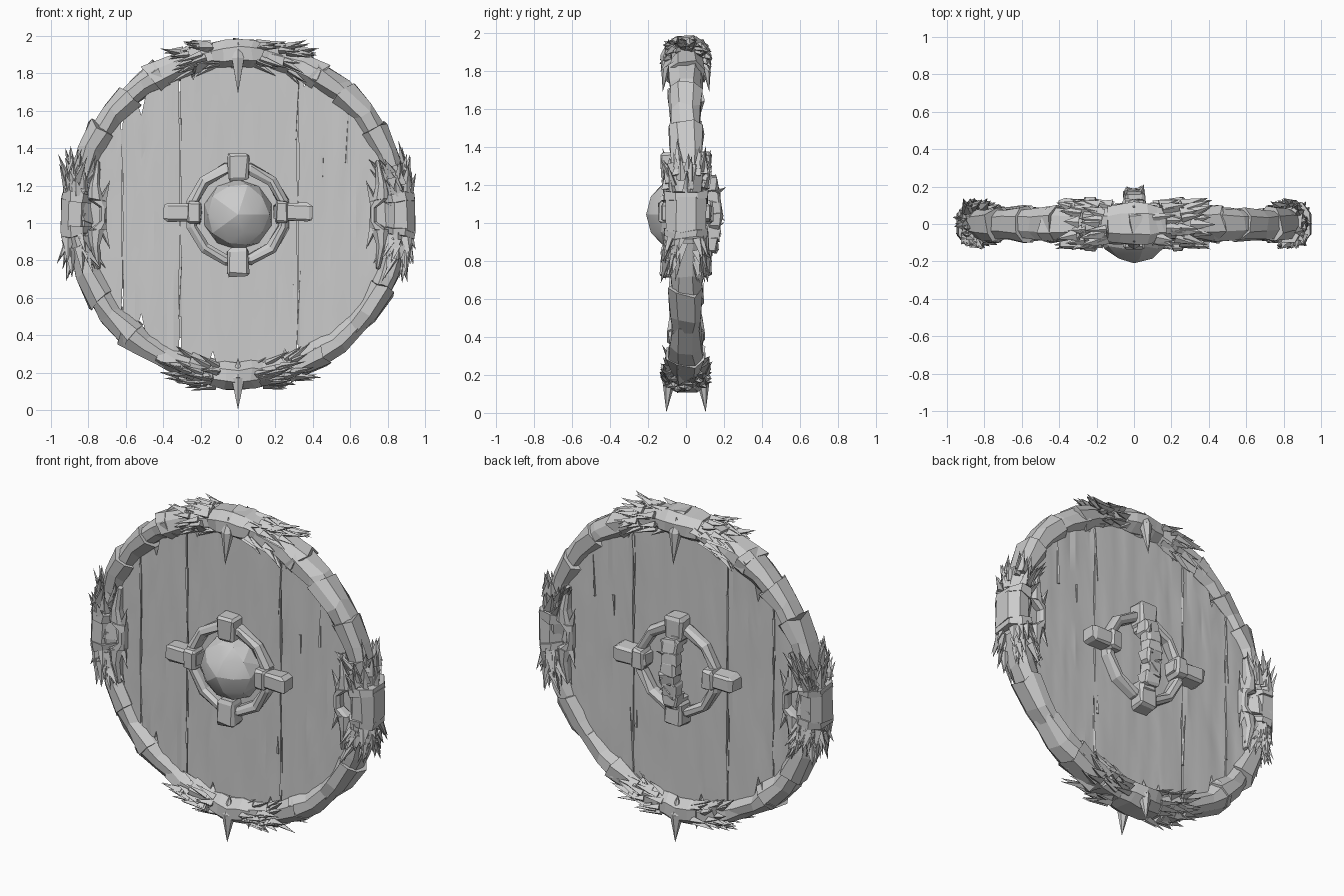
import bpy, bmesh, math, random
from mathutils import Vector, Matrix

random.seed(7)
if "Cube" in bpy.data.objects:
    bpy.data.objects.remove(bpy.data.objects["Cube"])

CZ = 1.045          # height of the shield centre
grey = bpy.data.materials.new("plain_grey")
grey.use_nodes = True
grey.diffuse_color = (0.6, 0.6, 0.6, 1)
grey.node_tree.nodes["Principled BSDF"].inputs["Base Color"].default_value = (0.6, 0.6, 0.6, 1)


def jit(s):
    return random.uniform(-s, s)


def finish(name, bm, smooth=None):
    bmesh.ops.recalc_face_normals(bm, faces=bm.faces[:])
    mesh = bpy.data.meshes.new(name)
    bm.to_mesh(mesh)
    bm.free()
    mesh.materials.append(grey)
    ob = bpy.data.objects.new(name, mesh)
    bpy.context.collection.objects.link(ob)
    if smooth:
        bpy.ops.object.select_all(action='DESELECT')
        ob.select_set(True)
        bpy.context.view_layer.objects.active = ob
        bpy.ops.object.shade_smooth_by_angle(angle=math.radians(smooth))


def polar(r, deg, y):
    a = math.radians(deg)
    return Vector((r * math.cos(a), y, CZ + r * math.sin(a)))


def sweep(bm, stations, rough=0.0):
    """Chamfered section (angle, r_in, r_out, y_lo, y_hi) swept about the centre."""
    rings = []
    for deg, ri, ro, yl, yh in stations:
        cr, cy = (ro - ri) * 0.28, (yh - yl) * 0.25
        sec = [(ri, yl + cy), (ri + cr, yl), (ro - cr, yl), (ro, yl + cy),
               (ro, yh - cy), (ro - cr, yh), (ri + cr, yh), (ri, yh - cy)]
        rings.append([bm.verts.new(polar(r + jit(rough), deg + jit(rough * 150), y + jit(rough)))
                      for r, y in sec])
    for a, b in zip(rings, rings[1:]):
        for i in range(8):
            j = (i + 1) % 8
            bm.faces.new((a[i], a[j], b[j], b[i]))
    bm.faces.new(rings[0])
    bm.faces.new(rings[-1][::-1])


def blade(bm, base, direction, length, width, thick, sides=4):
    """Flattened pointed spike starting at base."""
    d = Vector(direction).normalized()
    m = (Matrix.Translation(Vector(base) + d * length / 2) @ d.to_track_quat('Z', 'Y').to_matrix().to_4x4()
         @ Matrix.Diagonal((width, thick, 1, 1)))
    bmesh.ops.create_cone(bm, cap_ends=True, segments=sides, radius1=0.5, radius2=0, depth=length, matrix=m)


def block(bm, centre, size, taper=1.0, axis=0, rough=0.005):
    """Chipped block; the end facing away from the shield centre is scaled by taper."""
    old = set(bm.verts)
    vs = bmesh.ops.create_cube(bm, size=1)["verts"]
    bmesh.ops.bevel(bm, geom=list({e for v in vs for e in v.link_edges}), offset=0.12,
                    segments=1, affect='EDGES')
    outward = 1 if centre[axis] >= (CZ if axis == 2 else 0) else -1
    for v in bm.verts:
        if v not in old:
            k = taper if v.co[axis] * outward > 0 else 1
            v.co = Vector([centre[i] + v.co[i] * size[i] * (1 if i == axis else k) + jit(rough)
                           for i in range(3)])


# Planks with splintered ends and uneven seams
edges = [-0.84, -0.62, -0.31, 0.32, 0.84]
notches = {(-0.51, 1): 0.74, (-0.24, 1): 0.76, (-0.51, -1): 0.74, (-0.14, -1): 0.745,
           (0.25, -1): 0.76, (0.35, 1): 0.77}
for n, (x0, x1) in enumerate(zip(edges, edges[1:])):
    bm = bmesh.new()
    cols, rows = round((x1 - x0) / 0.035), 9
    grid = []
    for c in range(cols + 1):
        x = x0 + (x1 - x0) * c / cols
        ends = {}
        for s in (-1, 1):
            R = min([nr for (nx, ns), nr in notches.items() if ns == s and abs(x - nx) < 0.018] + [0.845])
            ends[s] = math.sqrt(max(R * R - x * x, 0.0025))
        col = []
        for r in range(rows + 1):
            side = 0.009 * random.random() * (1 if c == 0 else -1 if c == cols else 0)
            z = CZ - ends[-1] + (ends[1] + ends[-1]) * r / rows
            col.append(bm.verts.new((x + side, jit(0.004) - 0.045, z)))
        grid.append(col)
    for a, b in zip(grid, grid[1:]):
        for r in range(rows):
            bm.faces.new((a[r], b[r], b[r + 1], a[r + 1]))
    # Back skin and side walls
    ext = bmesh.ops.extrude_face_region(bm, geom=bm.faces[:], use_keep_orig=True)
    for v in ext["geom"]:
        if isinstance(v, bmesh.types.BMVert):
            v.co.y = 0.045 + jit(0.004)
    finish("plank_%d" % (n + 1), bm, 12)

# Thin core closing the seams between planks
bm = bmesh.new()
bmesh.ops.create_cone(bm, cap_ends=True, segments=32, radius1=0.73, radius2=0.73, depth=0.06,
                      matrix=Matrix.Translation((0, 0, CZ)) @ Matrix.Rotation(math.pi / 2, 4, 'X'))
finish("plank_core", bm)

# Splinters lifted from the planks on both sides
bm = bmesh.new()
for x, z, length, d in [(-0.62, 1.5, 0.4, -1), (-0.31, 1.56, 0.45, -1), (-0.31, 0.5, 0.35, 1),
                        (0.32, 1.76, 0.35, -1), (0.32, 0.35, 0.4, 1), (0.45, 1.36, 0.13, -1),
                        (0.58, 1.32, 0.3, 1), (-0.62, 0.65, 0.22, 1), (0.3, 0.6, 0.12, 1)]:
    for s in (-1, 1):
        blade(bm, (x, s * 0.045, z), (jit(0.06), s * 0.02, d), length, 0.022, 0.018)
finish("splinters", bm)

# Rim of overlapping wraps
bm = bmesh.new()
count = 24
w = 360 / count
for i in range(count):
    a = w * i + jit(2)
    k = random.uniform(0, 0.012)
    big, small = (0.79 - k, 0.932 + k * 0.7, -0.087 - k, 0.087 + k), (0.806, 0.915, -0.073, 0.073)
    first, last = (big, small) if random.random() < 0.5 else (small, big)
    sweep(bm, [(a - 1, *first), (a + w * 0.5, 0.8, 0.924, -0.08, 0.08), (a + w + 3, *last)], 0.009)
finish("rim_wraps", bm)

# Four clasps on the rim, with inner hooks at the sides
bm = bmesh.new()
for a in (90, 270):
    sweep(bm, [(a - 9, 0.80, 0.925, -0.09, 0.09), (a - 5, 0.785, 0.935, -0.105, 0.105),
               (a, 0.79, 0.935, -0.115, 0.115), (a + 5, 0.785, 0.935, -0.105, 0.105),
               (a + 9, 0.80, 0.925, -0.09, 0.09)], 0.006)
for a in (0, 180):
    sweep(bm, [(a - 5.5, 0.80, 0.95, -0.105, 0.105), (a + 5.5, 0.80, 0.95, -0.105, 0.105)], 0.005)
    for b in (-6, 6):
        sweep(bm, [(a + b - 1.5, 0.785, 0.95, -0.115, 0.115), (a + b + 1.5, 0.785, 0.95, -0.115, 0.115)], 0.006)
    for s in (-1, 1):
        lo, hi = sorted((s * 0.03, s * 0.10))
        sweep(bm, [(a - 6, 0.71, 0.81, lo, hi), (a - 3, 0.705, 0.74, lo, hi),
                   (a + 3, 0.705, 0.74, lo, hi), (a + 6, 0.71, 0.81, lo, hi)], 0.003)
        for e in (-1, 1):
            sweep(bm, [(a + e * 6, 0.72, 0.81, lo, hi), (a + e * 12, 0.755, 0.81, lo, hi),
                       (a + e * 21, 0.79, 0.81, lo * 0.8, hi * 0.8)], 0.003)
            start = polar(0.73, a + e * 5, s * 0.065)
            blade(bm, start, polar(0.71, a + e * 14, s * 0.08) - start, 0.13, 0.05, 0.05)
finish("rim_clasps", bm)

# Tufts of fur spreading away from each clasp
bm = bmesh.new()
for a, reach in ((90, 21), (270, 21), (0, 16), (180, 16)):
    for s in (-1, 1):
        for i in range(64):
            deg = a + s * random.uniform(6, reach)
            phi = random.uniform(0, 2 * math.pi)
            out = polar(1, deg, 0) - Vector((0, 0, CZ))
            tan = polar(1, deg + 90 * s, 0) - Vector((0, 0, CZ))
            nrm = out * math.cos(phi) + Vector((0, math.sin(phi), 0))
            base = polar(0.865 + 0.063 * math.cos(phi), deg, 0.098 * math.sin(phi))
            d = (tan + nrm * random.uniform(0.1, 0.55) + out * jit(0.25)).normalized()
            length = random.uniform(0.08, 0.15)
            tip = base + d * length
            if abs(tip.x) < 0.98 and abs(tip.y) < 0.14 and 0.1 < tip.z < 1.985:
                blade(bm, base, d, length, random.uniform(0.045, 0.075), 0.04)
finish("fur_tufts", bm)

# Fangs hanging at the top and bottom, front and back
bm = bmesh.new()
for s in (-1, 1):
    blade(bm, (0, s * 0.10, 1.88), (0, s * 0.12, -1), 0.19, 0.075, 0.07, 6)
    blade(bm, (0, s * 0.10, 1.88), (0, -s * 0.1, 1), 0.09, 0.075, 0.07, 6)
    blade(bm, (0, s * 0.09, 0.17), (0, s * 0.08, -1), 0.168, 0.08, 0.07, 6)
    blade(bm, (0, s * 0.09, 0.17), (0, -s * 0.1, 1), 0.11, 0.08, 0.07, 6)
finish("fangs", bm)

# Centre ring and its four straps on both faces
bm = bmesh.new()
for s in (-1, 1):
    lo, hi = sorted((s * 0.03, s * 0.105))
    sweep(bm, [(15 + 30 * q, 0.225, 0.28, lo, hi) for q in range(13)], 0.006)
finish("centre_ring", bm)
bm = bmesh.new()
for s in (-1, 1):
    for e in (-1, 1):
        block(bm, (e * 0.295, s * 0.08, CZ + 0.012), (0.21, 0.10, 0.09), 1.08, 0)
        block(bm, (e * 0.235, s * 0.085, CZ + 0.012), (0.07, 0.115, 0.12), 1, 0)
        block(bm, (0, s * 0.08, CZ + e * 0.255), (0.11, 0.10, 0.15), 1.1, 2)
finish("centre_straps", bm)

# Faceted boss on the front
bm = bmesh.new()
bmesh.ops.create_icosphere(bm, subdivisions=2, radius=1,
                           matrix=Matrix.Translation((0, -0.045, CZ)) @ Matrix.Diagonal((0.188, 0.165, 0.188, 1))
                           @ Matrix.Rotation(math.pi / 2, 4, 'X'))
bmesh.ops.delete(bm, geom=[v for v in bm.verts if v.co.y > 0.01], context='VERTS')
finish("boss", bm, 18)

# Wrapped grip on the back
bm = bmesh.new()
for i in range(6):
    z = CZ - 0.16 + 0.064 * i
    y = 0.15 - 0.9 * (z - CZ) ** 2
    block(bm, (jit(0.006), y, z), (0.105, 0.085, 0.085), 0.9, 2, 0.008)
for e in (-1, 1):
    block(bm, (0, 0.085, CZ + e * 0.19), (0.09, 0.10, 0.07), 1, 2)
for i in range(8):
    blade(bm, (jit(0.04), 0.165, CZ + jit(0.12)), (jit(0.6), 0.2, jit(1)), 0.06, 0.035, 0.025)
finish("back_grip", bm)
